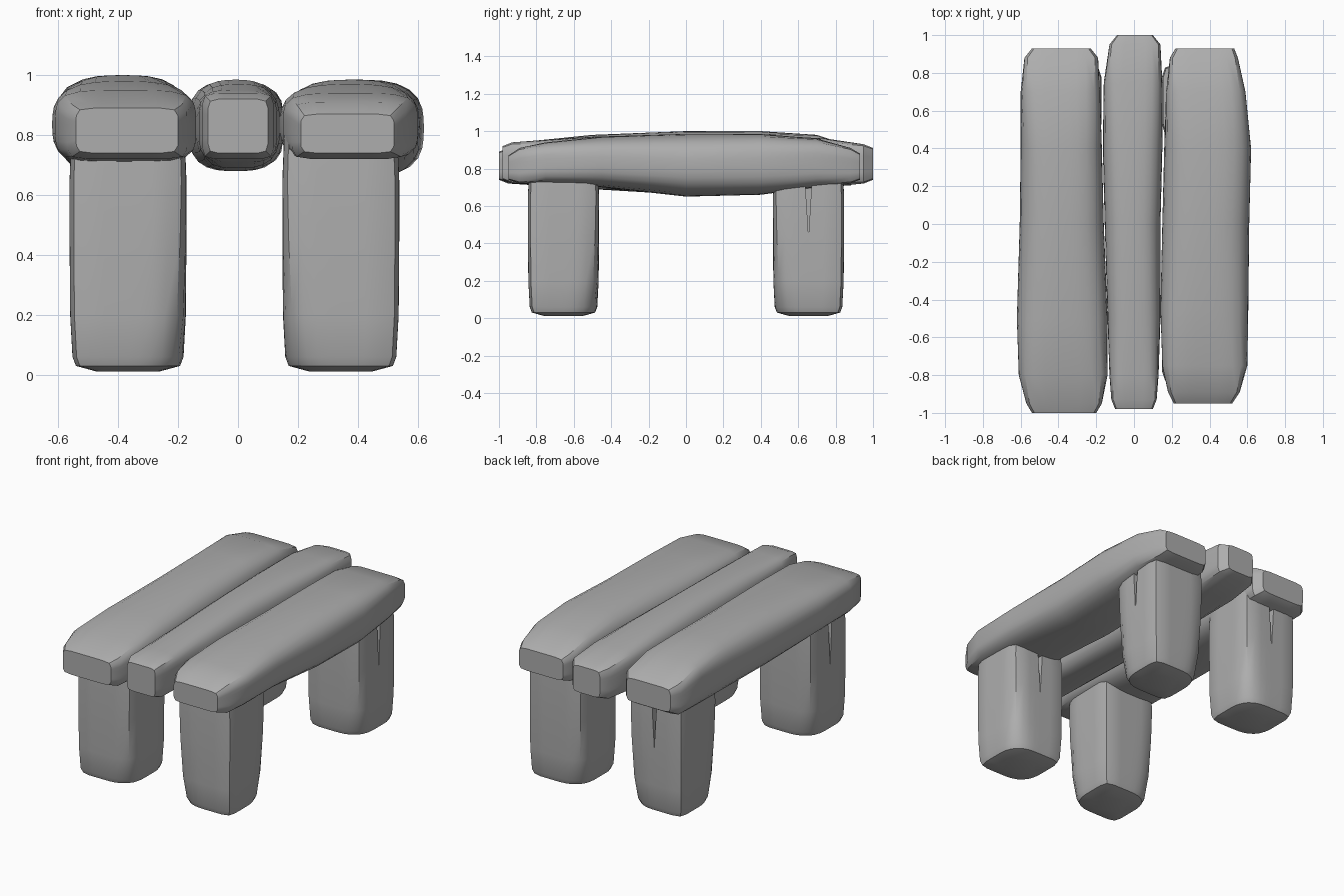
import bpy, bmesh, math
from mathutils import Vector

cube = bpy.data.objects.get("Cube")
if cube:
    bpy.data.objects.remove(cube, do_unlink=True)

stone = bpy.data.materials.new("grey_stone")
stone.use_nodes = True
grey = (0.42, 0.42, 0.42, 1)
stone.diffuse_color = grey
stone.node_tree.nodes["Principled BSDF"].inputs["Base Color"].default_value = grey

SIDES = 32


def ring(half_u, half_v, power, other_power):
    """Rounded rectangle; the two diagonals may have different roundness."""
    points = []
    for i in range(SIDES):
        angle = math.tau * i / SIDES
        c, s = math.cos(angle), math.sin(angle)
        p = power if c * s > 0 else other_power
        r = (abs(c) ** p + abs(s) ** p) ** (-1 / p)
        points.append((half_u * r * c, half_v * r * s))
    return points


def loft(name, rings):
    """Skin a list of rings and close both ends."""
    bm = bmesh.new()
    loops = [[bm.verts.new(p) for p in points] for points in rings]
    for a, b in zip(loops, loops[1:]):
        for i in range(SIDES):
            j = (i + 1) % SIDES
            bm.faces.new((a[i], a[j], b[j], b[i]))
    for loop in (loops[0], loops[-1]):
        bm.faces.new(loop)
    bmesh.ops.recalc_face_normals(bm, faces=bm.faces)
    mesh = bpy.data.meshes.new(name)
    bm.to_mesh(mesh)
    bm.free()
    obj = bpy.data.objects.new(name, mesh)
    bpy.context.collection.objects.link(obj)
    mesh.materials.append(stone)
    return obj


def smooth(obj, degrees=35):
    bpy.ops.object.select_all(action="DESELECT")
    obj.select_set(True)
    bpy.context.view_layer.objects.active = obj
    bpy.ops.object.shade_smooth_by_angle(angle=math.radians(degrees))


def plank(name, stations, left, right, top, bottom):
    """Pillowy slab along y, boxy at the ends and rounder in the middle."""
    powers = (9, 8, 4.5, 3, 2.7, 3, 4.5, 8, 9)
    rings = []
    for y, x0, x1, z1, z0, p in zip(stations, left, right, top, bottom, powers):
        cx, cz = (x0 + x1) / 2, (z0 + z1) / 2
        rings.append([(cx + u, y, cz + v)
                      for u, v in ring((x1 - x0) / 2, (z1 - z0) / 2, p, p)])
    smooth(loft(name, rings))


# Three seat slabs
plank("right_slab", (-1, -.95, -.8, -.5, 0, .4, .7, .88, .93),
      (-.54, -.57, -.61, -.62, -.605, -.6, -.6, -.58, -.54),
      (-.2, -.17, -.14, -.14, -.16, -.17, -.18, -.19, -.23),
      (.89, .91, .95, .98, 1, 1, .98, .92, .89),
      (.74, .72, .71, .69, .66, .67, .7, .71, .74))
plank("middle_slab", (-.98, -.93, -.8, -.5, 0, .4, .75, .95, 1),
      (-.1, -.12, -.13, -.14, -.155, -.165, -.16, -.13, -.09),
      (.1, .12, .13, .14, .14, .15, .15, .14, .1),
      (.92, .94, .95, .97, .985, .98, .96, .93, .91),
      (.74, .72, .71, .69, .68, .68, .7, .72, .74))
plank("left_slab", (-.95, -.89, -.75, -.45, 0, .4, .7, .88, .93),
      (.21, .18, .15, .14, .15, .16, .17, .19, .22),
      (.52, .56, .6, .605, .61, .62, .59, .55, .53),
      (.87, .91, .94, .97, .985, .985, .96, .91, .88),
      (.74, .72, .72, .7, .65, .66, .7, .72, .74))


def leg(name, sx, sy):
    """Square post whose two opposite corners soften toward the foot."""
    center = Vector((.355 * sx - .012, .655 * sy, 0))
    rings = []
    for z, scale in ((.012, .55), (.03, .89), (.06, .95), (.2, .99),
                     (.45, 1), (.65, 1), (.8, .97)):
        soft = 2.5 + 5.5 * min(1, z / .7)
        p, q = (9, soft) if sx * sy > 0 else (soft, 9)
        rings.append([center + Vector((u, v, z))
                      for u, v in ring(.195 * scale, .19 * scale, p, q)])
    post = loft(name, rings)

    # Narrow split running down from the top of one side
    side = Vector((sx, 0, 0)) if sx * sy > 0 else Vector((0, 1, 0))
    across = Vector((-side.y, side.x, 0))
    bm = bmesh.new()
    ends = []
    for depth in (.12, .25):
        base = center + side * depth
        ends.append([bm.verts.new(base + across * w + Vector((0, 0, z)))
                     for w, z in ((-.025, .85), (.025, .85), (0, .44))])
    for end in ends:
        bm.faces.new(end)
    for i in range(3):
        j = (i + 1) % 3
        bm.faces.new((ends[0][i], ends[0][j], ends[1][j], ends[1][i]))
    bmesh.ops.recalc_face_normals(bm, faces=bm.faces)
    mesh = bpy.data.meshes.new(name + "_split_cutter")
    bm.to_mesh(mesh)
    bm.free()
    mesh.materials.append(stone)
    cutter = bpy.data.objects.new(name + "_split_cutter", mesh)
    bpy.context.collection.objects.link(cutter)
    smooth(post)
    cut = post.modifiers.new("split", "BOOLEAN")
    cut.operation = "DIFFERENCE"
    cut.solver = "EXACT"
    cut.object = cutter
    bpy.context.view_layer.objects.active = post
    bpy.ops.object.modifier_apply(modifier=cut.name)
    bpy.data.objects.remove(cutter, do_unlink=True)


# Four posts
for sx, x_name in ((-1, "right"), (1, "left")):
    for sy, y_name in ((-1, "front"), (1, "back")):
        leg(f"{y_name}_{x_name}_leg", sx, sy)
